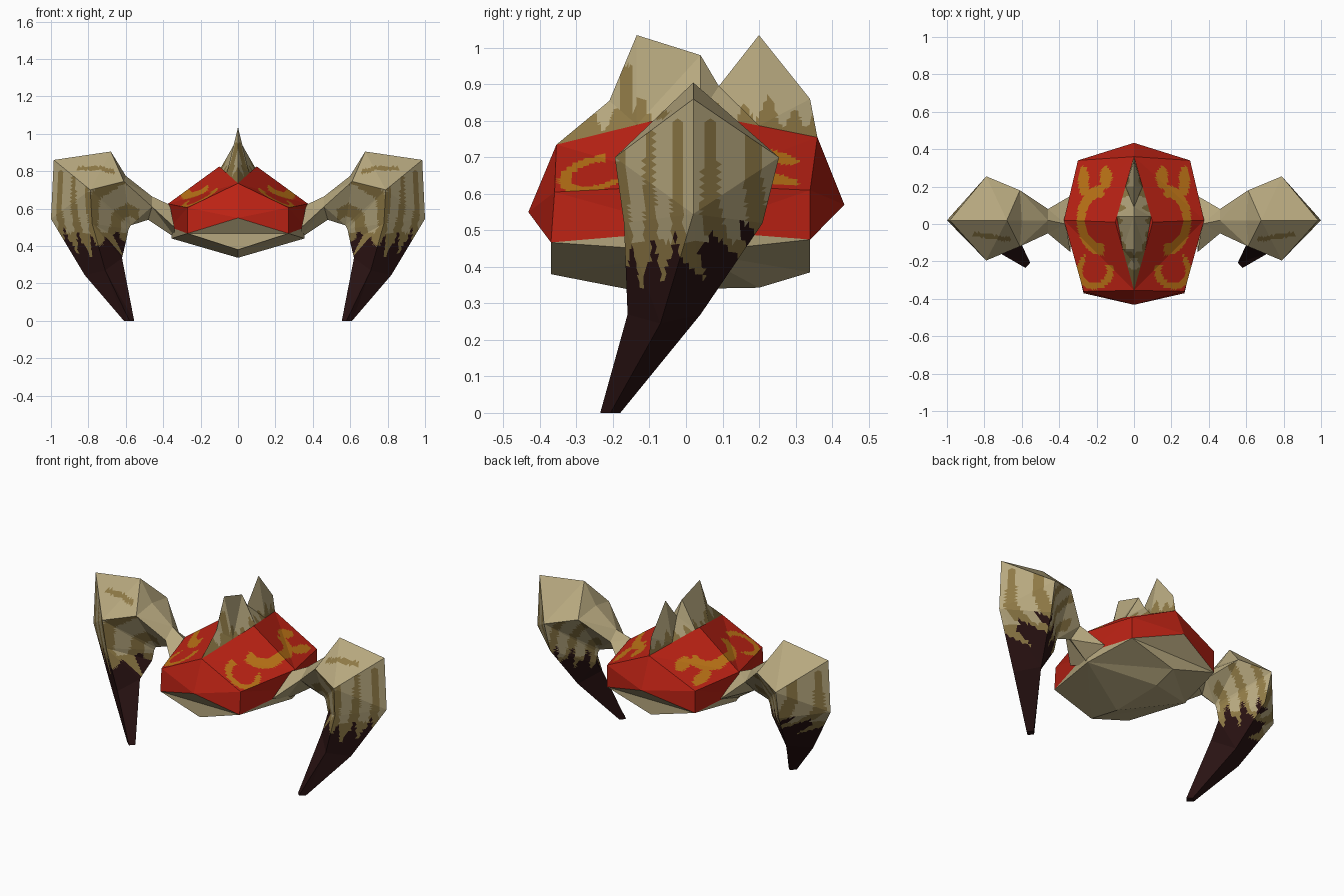
import bpy, bmesh
from math import sin, hypot
from mathutils import Vector

if "Cube" in bpy.data.objects:
    bpy.data.objects.remove(bpy.data.objects["Cube"])


def make_material(name, colour):
    mat = bpy.data.materials.new(name)
    mat.use_nodes = True
    mat.diffuse_color = (*colour, 1)
    shader = next(n for n in mat.node_tree.nodes if n.type == "BSDF_PRINCIPLED")
    shader.inputs["Base Color"].default_value = (*colour, 1)
    shader.inputs["Roughness"].default_value = 0.9
    return mat


bone = make_material("bone", (0.47, 0.39, 0.21))
streak = make_material("ochre streak", (0.27, 0.19, 0.06))
dark = make_material("dark claw", (0.022, 0.006, 0.006))
red = make_material("red shell", (0.5, 0.016, 0.007))
orange = make_material("orange marking", (0.5, 0.17, 0.008))


def build(name, faces, materials, rule=None, cuts=0, mirrored=False):
    """Make a faceted part from corner loops; the rule paints fine facets."""
    bm = bmesh.new()
    for side in ((1, -1) if mirrored else (1,)):
        for face in faces:
            bm.faces.new([bm.verts.new((side * x, y, z)) for x, y, z in face])
    bmesh.ops.remove_doubles(bm, verts=bm.verts[:], dist=0.0005)
    bmesh.ops.recalc_face_normals(bm, faces=bm.faces[:])
    bmesh.ops.triangulate(bm, faces=bm.faces[:])
    if cuts:
        bmesh.ops.subdivide_edges(bm, edges=bm.edges[:], cuts=cuts, use_grid_fill=True)
    if rule:
        for face in bm.faces:
            face.material_index = rule(face.calc_center_median(), face.normal)
    mesh = bpy.data.meshes.new(name)
    bm.to_mesh(mesh)
    bm.free()
    for mat in materials:
        mesh.materials.append(mat)
    obj = bpy.data.objects.new(name, mesh)
    bpy.context.scene.collection.objects.link(obj)
    return obj


# Corner points of the body's left half
front_tip, back_tip = (0, -0.432, 0.55), (0, 0.434, 0.57)
front_ridge, back_ridge = (0, -0.355, 0.735), (0, 0.36, 0.755)
front_upper, back_upper = (0.27, -0.36, 0.605), (0.3, 0.34, 0.61)
front_lower, back_lower = (0.27, -0.37, 0.467), (0.3, 0.34, 0.475)
front_mid, back_mid = (0, -0.37, 0.467), (0, 0.34, 0.475)
front_keel, back_keel = (0, -0.37, 0.38), (0, 0.34, 0.385)
belly_front, belly_back = (0, -0.15, 0.337), (0, 0.2, 0.343)
saddle = (0.1, 0.01, 0.825)
side_upper, side_lower = (0.375, 0.02, 0.625), (0.36, 0.02, 0.5)
side_keel = (0.355, 0.02, 0.44)


# Red upper shell with orange swirls
def shell_rule(p, n):
    x, y = abs(p.x), p.y
    if n.z < 0.3:
        return 0
    hook = hypot(x - 0.21, y + 0.25)
    crescent = hypot((x - 0.17) * 1.1, (y - 0.02) * 0.8)
    oval = hypot((x - 0.15) / 0.033, (y - 0.25) / 0.06)
    spot = hypot((x - 0.27) / 0.03, (y - 0.23) / 0.08)
    painted = (0.065 < hook < 0.1 and (y < -0.22 or x > 0.26)
               or 0.1 < crescent < 0.15 and x > 0.16
               or oval < 1 or spot < 1)
    return int(painted)


shell_faces = []
for tip, ridge, upper, lower in (
        (front_tip, front_ridge, front_upper, front_lower),
        (back_tip, back_ridge, back_upper, back_lower)):
    shell_faces += [
        (tip, ridge, upper), (tip, upper, lower),
        (ridge, saddle, side_upper), (ridge, side_upper, upper),
        (upper, side_upper, side_lower, lower)]
shell_faces.append((front_ridge, saddle, back_ridge))
build("upper_shell", shell_faces, [red, orange], shell_rule, 24, True)

# Bone belly
belly_faces = [(belly_front, belly_back, side_keel)]
for tip, lower, mid, keel, belly in (
        (front_tip, front_lower, front_mid, front_keel, belly_front),
        (back_tip, back_lower, back_mid, back_keel, belly_back)):
    belly_faces += [
        (tip, lower, mid), (mid, lower, keel), (lower, side_lower, side_keel),
        (lower, side_keel, keel), (keel, side_keel, belly)]
build("belly", belly_faces, [bone], mirrored=True)


# Twin-peaked crest along the back
def crest_base(y):
    end = Vector(front_ridge if y < saddle[1] else back_ridge)
    t = (y - saddle[1]) / (end.y - saddle[1])
    return tuple(Vector(saddle).lerp(end, t))


def crest_rule(p, n):
    edge = 0.82 + 0.03 * sin(p.y * 90) + 0.02 * sin(p.y * 37)
    seam = -0.18 < p.y < -0.145 and p.z < 0.95
    return int(p.z < edge or seam)


ridge_line = [front_ridge, (0, -0.21, 0.855), (0, -0.135, 1.035), (0, 0.04, 0.98),
              (0, 0.09, 0.895), (0, 0.2, 1.035), (0, 0.34, 0.86), back_ridge]
crest_faces = []
for a, b in zip(ridge_line, ridge_line[1:]):
    low_a, low_b = crest_base(a[1]), crest_base(b[1])
    if a == front_ridge:
        crest_faces.append((a, b, low_b))
    elif b == back_ridge:
        crest_faces.append((a, b, low_a))
    else:
        crest_faces.append((a, b, low_b, low_a))
build("back_crest", crest_faces, [bone, streak], crest_rule, 12, True)


# Claw legs: diamond rings given by outer, side and inner (x, z),
# then the y of the ridge, the front edge and the back edge
leg_rings = [
    ((0.365, 0.62), (0.34, 0.5), (0.33, 0.44), (0, -0.15, 0.15)),
    ((0.46, 0.665), (0.46, 0.61), (0.48, 0.54), (0.02, -0.05, 0.08)),
    ((0.6, 0.775), (0.61, 0.745), (0.575, 0.51), (0.02, -0.12, 0.18)),
    ((0.68, 0.905), (0.79, 0.7), (0.585, 0.49), (0.02, -0.195, 0.255)),
    ((0.985, 0.86), (0.79, 0.7), (0.585, 0.49), (0.02, -0.195, 0.255)),
    ((1, 0.545), (0.78, 0.52), (0.6, 0.42), (0.02, -0.17, 0.21)),
    ((0.82, 0.245), (0.71, 0.27), (0.62, 0.335), (-0.07, -0.16, 0.04)),
    ((0.61, 0), (0.58, 0), (0.555, 0), (-0.207, -0.235, -0.18)),
]


def claw_rule(p, n):
    x, y, z = abs(p.x), p.y, p.z
    if x < 0.53:
        return 0
    wave = sin(y * 75 + x * 25)
    if z < 0.43 + 0.25 * y + 0.05 * wave + 0.025 * sin(y * 140 + x * 60):
        return 2
    if n.z > 0.45:
        return int(abs(y + 0.07 - 0.15 * (x - 0.75)) < 0.012 and 0.66 < x < 0.86)
    drips = sin(y * 68 + x * 16 + 0.6) > 0.25 + (z - 0.6) * 2
    return int(z < 0.8 and (drips or z < 0.47))


for label, side in (("left", 1), ("right", -1)):
    loops = []
    for outer, flank, inner, (mid, front, back) in leg_rings:
        loops.append([(side * x, y, z) for (x, z), y in
                      ((outer, mid), (flank, front), (inner, mid), (flank, back))])
    leg_faces = [loops[-1]]
    for k, (a, b) in enumerate(zip(loops, loops[1:])):
        for i in range(4):
            j = (i + 1) % 4
            if k == 3:
                # The elbow widens only along its outer ridge
                if i in (0, 3):
                    leg_faces.append((a[0], b[0], a[1 if i == 0 else 3]))
            else:
                leg_faces.append((a[i], a[j], b[j], b[i]))
    build(label + "_claw_leg", leg_faces, [bone, streak, dark], claw_rule, 14)
